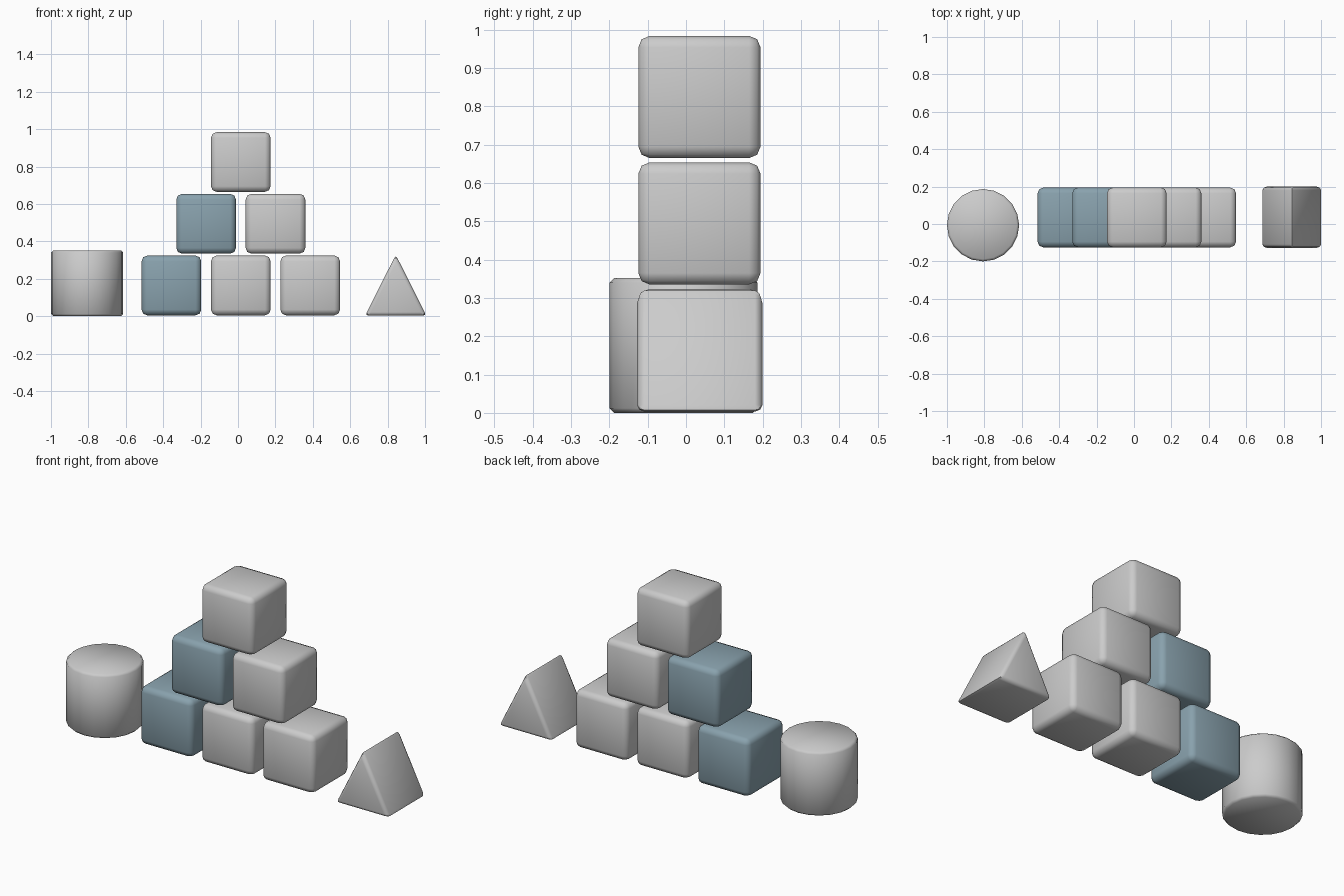
import bpy, bmesh, math
from mathutils import Matrix, Vector

if "Cube" in bpy.data.objects:
    bpy.data.objects.remove(bpy.data.objects["Cube"])

blue = bpy.data.materials.new("blue_paint")
blue.diffuse_color = (0.25, 0.36, 0.42, 1)
blue.use_nodes = True
blue.node_tree.nodes["Principled BSDF"].inputs["Base Color"].default_value = blue.diffuse_color


def finish(bm, name, lo, hi, edges, bevel, segments, material=None):
    """Round the edges, fit the part exactly between lo and hi, smooth it."""
    bmesh.ops.bevel(bm, geom=edges, offset=bevel, offset_type='OFFSET',
                    segments=segments, profile=0.5, affect='EDGES')
    lo, hi = Vector(lo), Vector(hi)
    mn = [min(v.co[i] for v in bm.verts) for i in range(3)]
    mx = [max(v.co[i] for v in bm.verts) for i in range(3)]
    for v in bm.verts:
        for i in range(3):
            t = (v.co[i] - mn[i]) / (mx[i] - mn[i])
            v.co[i] = lo[i] + t * (hi[i] - lo[i])
    bmesh.ops.recalc_face_normals(bm, faces=bm.faces[:])
    mesh = bpy.data.meshes.new(name)
    bm.to_mesh(mesh)
    bm.free()
    ob = bpy.data.objects.new(name, mesh)
    bpy.context.collection.objects.link(ob)
    if material:
        mesh.materials.append(material)
    bpy.ops.object.select_all(action='DESELECT')
    ob.select_set(True)
    bpy.context.view_layer.objects.active = ob
    bpy.ops.object.shade_smooth_by_angle(angle=math.radians(50))
    return ob


# Pyramid of rounded cubes: three, two, one; left cubes of lower rows are blue
SIZE, PITCH_X, PITCH_Z = 0.319, 0.371, 0.330
for row in range(3):
    count = 3 - row
    for col in range(count):
        x = 0.015 + (col - (count - 1) / 2) * PITCH_X
        z = 0.005 + row * PITCH_Z
        bm = bmesh.new()
        bmesh.ops.create_cube(bm, size=SIZE)
        finish(bm, f"cube_block_row{row + 1}_{col + 1}",
               (x - SIZE / 2, 0.035 - SIZE / 2, z),
               (x + SIZE / 2, 0.035 + SIZE / 2, z + SIZE),
               bm.edges[:], 0.03, 2, blue if col == 0 and row < 2 else None)

# Cylinder block with chamfered rims
bm = bmesh.new()
bmesh.ops.create_cone(bm, cap_ends=True, segments=20, radius1=0.193,
                      radius2=0.193, depth=0.35)
rims = [e for e in bm.edges if abs(e.verts[0].co.z - e.verts[1].co.z) < 1e-4]
finish(bm, "cylinder_block", (-1.0, -0.2, 0), (-0.614, 0.187, 0.352),
       rims, 0.012, 1)

# Triangular prism block with rounded edges
bm = bmesh.new()
tri = bm.faces.new([bm.verts.new(p) for p in
                    ((-0.17, 0, 0), (0.17, 0, 0), (0, 0, 0.345))])
ext = bmesh.ops.extrude_face_region(bm, geom=[tri])
bmesh.ops.translate(bm, vec=(0, 0.328, 0),
                    verts=[g for g in ext['geom'] if isinstance(g, bmesh.types.BMVert)])
finish(bm, "prism_block", (0.687, -0.128, 0.003), (1.0, 0.2, 0.32),
       bm.edges[:], 0.02, 2)
